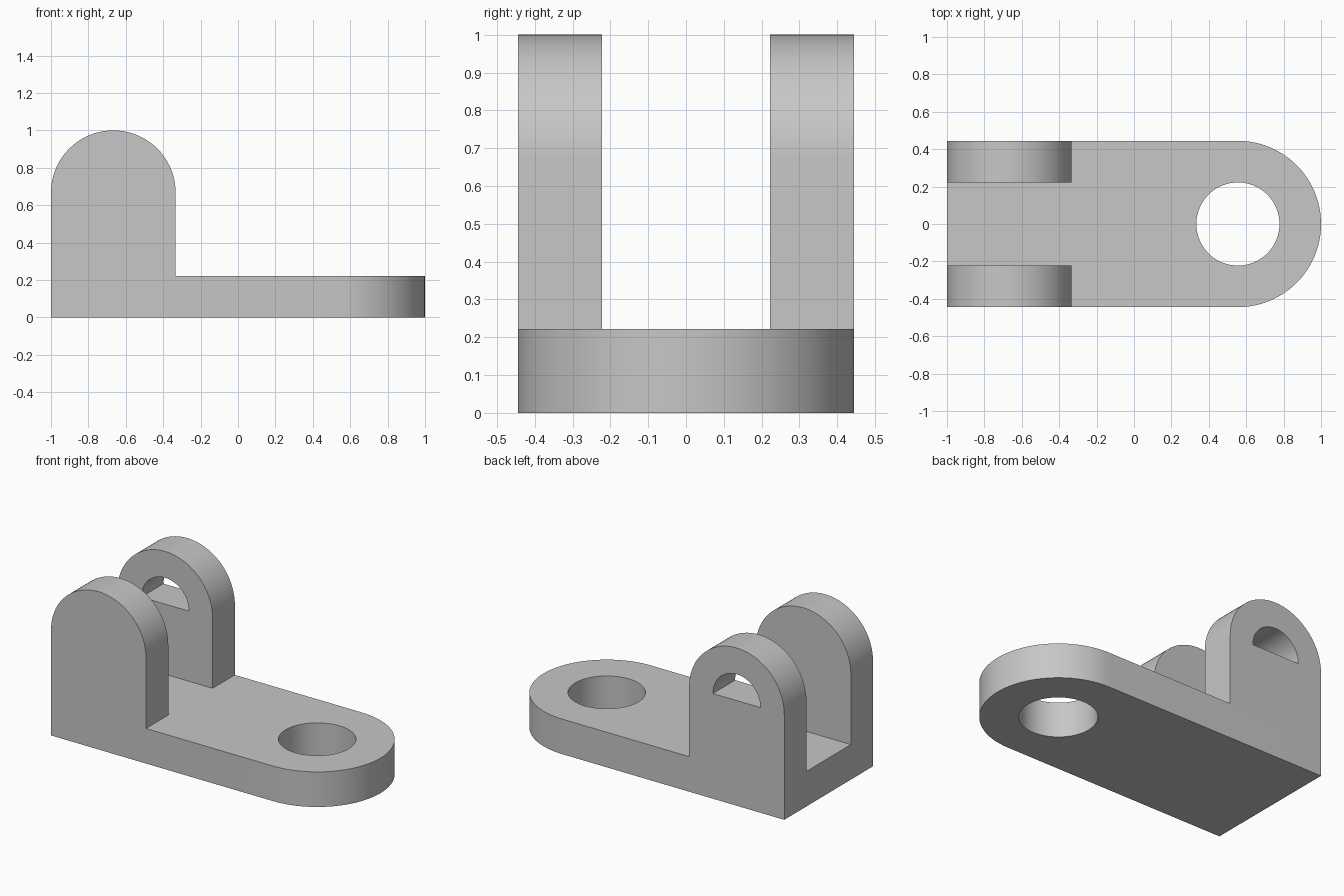
import bpy
import bmesh
from math import pi, sin, cos, radians
from mathutils import Matrix, Vector

cube = bpy.data.objects.get("Cube")
if cube:
    bpy.data.objects.remove(cube, do_unlink=True)

U = 2 / 9            # base unit: plate thickness
SEGMENTS = 48        # segments per half circle

grey = bpy.data.materials.new("plain grey")
grey.use_nodes = True
grey.diffuse_color = (0.57, 0.57, 0.57, 1)
grey.node_tree.nodes["Principled BSDF"].inputs["Base Color"].default_value = grey.diffuse_color


def arc(cx, cy, r, start, end, steps=SEGMENTS):
    angles = [start + (end - start) * i / steps for i in range(steps + 1)]
    return [(cx + r * cos(a), cy + r * sin(a)) for a in angles]


def prism(name, outline, low, high, upright=False):
    """Extrude an outline along z, or along y when upright."""
    bm = bmesh.new()
    face = bm.faces.new([bm.verts.new((a, b, low)) for a, b in outline])
    out = bmesh.ops.extrude_face_region(bm, geom=[face])
    moved = [v for v in out["geom"] if isinstance(v, bmesh.types.BMVert)]
    bmesh.ops.translate(bm, verts=moved, vec=Vector((0, 0, high - low)))
    if upright:
        # (a, b, depth) becomes (a, depth, b)
        swap = Matrix(((1, 0, 0, 0), (0, 0, 1, 0), (0, 1, 0, 0), (0, 0, 0, 1)))
        bmesh.ops.transform(bm, matrix=swap, verts=bm.verts)
    bmesh.ops.recalc_face_normals(bm, faces=bm.faces)
    mesh = bpy.data.meshes.new(name)
    bm.to_mesh(mesh)
    bm.free()
    mesh.materials.append(grey)
    obj = bpy.data.objects.new(name, mesh)
    bpy.context.collection.objects.link(obj)
    return obj


def activate(obj):
    bpy.ops.object.select_all(action="DESELECT")
    obj.select_set(True)
    bpy.context.view_layer.objects.active = obj


def cut(obj, cutter):
    mod = obj.modifiers.new("hole", "BOOLEAN")
    mod.operation = "DIFFERENCE"
    mod.solver = "EXACT"
    mod.object = cutter
    activate(obj)
    bpy.ops.object.modifier_apply(modifier=mod.name)
    bpy.data.objects.remove(cutter, do_unlink=True)


# Base plate with a rounded end and a round hole
hole_x = 1 - 2 * U
plate = prism("base_plate",
              [(-1, -2 * U)] + arc(hole_x, 0, 2 * U, -pi / 2, pi / 2) + [(-1, 2 * U)],
              0, U)
cut(plate, prism("plate_hole_cutter",
                 arc(hole_x, 0, U, 0, 2 * pi, 2 * SEGMENTS)[:-1], -U, 2 * U))

# Two round-topped lugs standing on the plate
lug_r = 1.5 * U
lug_x, lug_z = -1 + lug_r, 3 * U
lug_outline = [(-1, U), (-1 + 2 * lug_r, U)] + arc(lug_x, lug_z, lug_r, 0, pi)
front_lug = prism("front_lug", lug_outline, -2 * U, -U, upright=True)
back_lug = prism("back_lug", lug_outline, U, 2 * U, upright=True)

# Half-round slot through the back lug only
cut(back_lug, prism("slot_cutter", arc(lug_x, lug_z, lug_r / 2, 0, pi),
                    U / 2, 3 * U, upright=True))

for part in (plate, front_lug, back_lug):
    activate(part)
    bpy.ops.object.shade_smooth_by_angle(angle=radians(30))
